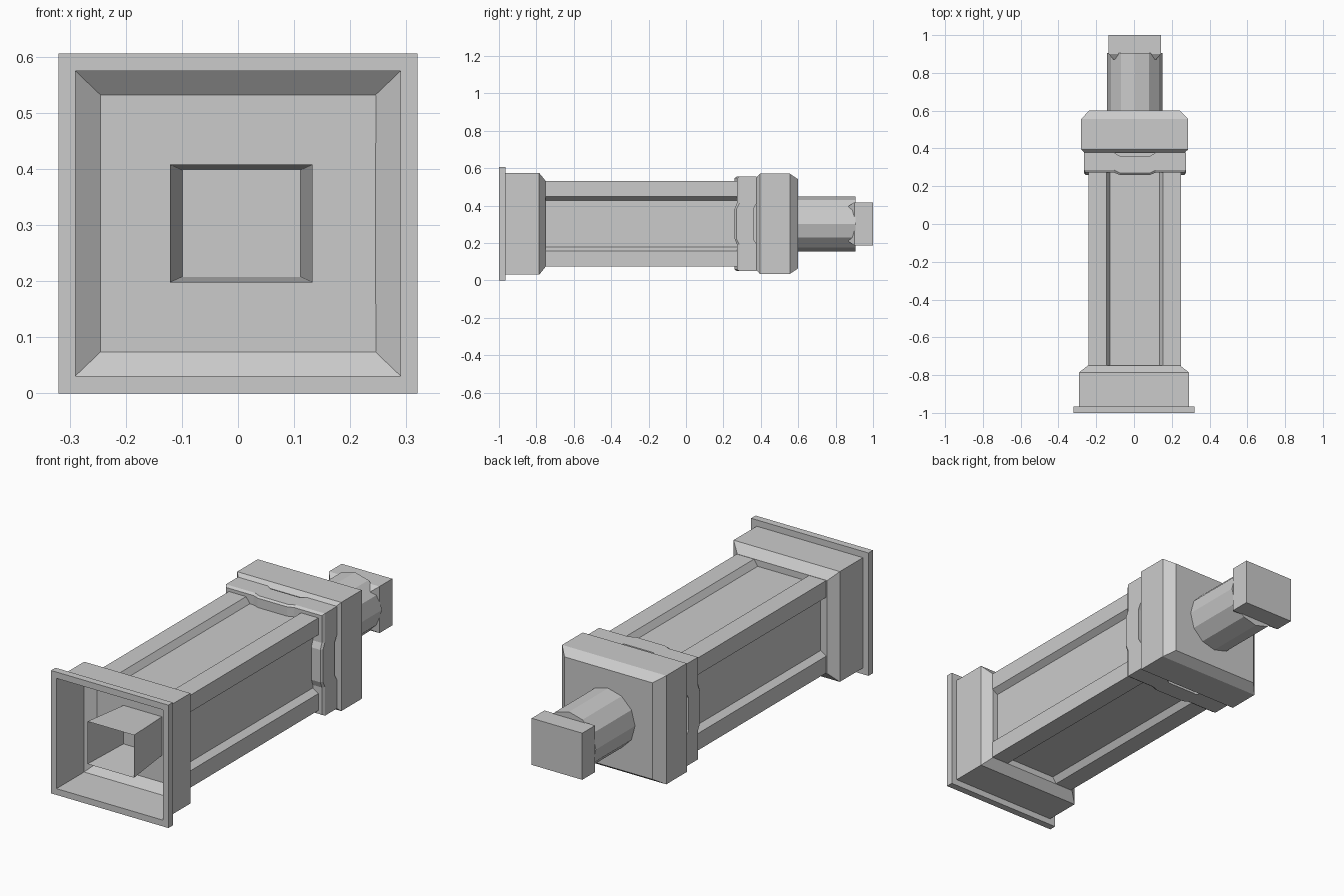
import bpy, bmesh, math

if "Cube" in bpy.data.objects:
    bpy.data.objects.remove(bpy.data.objects["Cube"])

CZ = 0.303  # height of the long axis


def loft(name, rings, cap_start=True, cap_end=True):
    """Skin a list of equal-length point rings into one mesh."""
    bm = bmesh.new()
    loops = [[bm.verts.new(p) for p in ring] for ring in rings]
    n = len(loops[0])
    for a, b in zip(loops, loops[1:]):
        for i in range(n):
            j = (i + 1) % n
            bm.faces.new((a[i], a[j], b[j], b[i]))
    if cap_start:
        bm.faces.new(loops[0][::-1])
    if cap_end:
        bm.faces.new(loops[-1])
    bmesh.ops.recalc_face_normals(bm, faces=bm.faces)
    mesh = bpy.data.meshes.new(name)
    bm.to_mesh(mesh)
    bm.free()
    obj = bpy.data.objects.new(name, mesh)
    bpy.context.collection.objects.link(obj)
    return obj


def rect(hx, hz, y, cx=0.0, cz=CZ):
    return [(cx + sx * hx, y, cz + sz * hz)
            for sx, sz in ((-1, -1), (1, -1), (1, 1), (-1, 1))]


# Front flange and hollow base shell, tapering to its back wall
loft("front_base", [
    rect(0.29, 0.272, -0.965), rect(0.29, 0.272, -1.0),
    rect(0.32, 0.303, -1.0), rect(0.32, 0.303, -0.965),
    rect(0.29, 0.272, -0.965), rect(0.29, 0.272, -0.785),
    rect(0.245, 0.229, -0.75)], cap_start=False)

# Open square socket inside the base
loft("front_socket", [rect(0.127, 0.105, -1.0, 0.006),
                      rect(0.105, 0.095, -0.75, 0.006)],
     cap_start=False, cap_end=False)


# Main body: rectangular section with a recessed panel on every side
def body_section(y, hx=0.244, hz=0.228, depth=0.03):
    half = [(-hx, -hz), (-0.15, -hz), (-0.13, -hz + depth),
            (0.13, -hz + depth), (0.15, -hz), (hx, -hz),
            (hx, -0.145), (hx - depth, -0.125),
            (hx - depth, 0.125), (hx, 0.145)]
    pts = half + [(-x, -z) for x, z in half]
    return [(x + 0.004, y, CZ + z) for x, z in pts]


loft("panelled_body", [body_section(-0.751), body_section(0.40)])


# Collar ring whose edges step forward in the middle of each side
def tab_ring(hx, hz, y, step):
    half = [(-hx, -hz, 0), (-0.11, -hz, 0), (-0.08, -hz, step),
            (0.08, -hz, step), (0.11, -hz, 0), (hx, -hz, 0),
            (hx, -0.11, 0), (hx, -0.08, step), (hx, 0.08, step), (hx, 0.11, 0)]
    pts = half + [(-x, -z, s) for x, z, s in half]
    return [(x + 0.005, y + s, CZ + z) for x, z, s in pts]


loft("collar", [
    tab_ring(0.205, 0.19, 0.272, -0.012), tab_ring(0.262, 0.244, 0.272, -0.012),
    tab_ring(0.27, 0.252, 0.285, -0.015), tab_ring(0.27, 0.252, 0.378, -0.018),
    tab_ring(0.205, 0.19, 0.378, -0.018)], False, False)

# Rear head block with bevelled ends
loft("rear_head", [
    rect(0.262, 0.245, 0.375, 0.003), rect(0.284, 0.268, 0.395, 0.003),
    rect(0.284, 0.268, 0.555, 0.003), rect(0.24, 0.238, 0.6, 0.003)])


# Twelve-sided barrel
def circle(r, y, sides=12):
    return [(0.005 + r * math.cos(math.tau * i / sides), y,
             CZ + r * math.sin(math.tau * i / sides)) for i in range(sides)]


loft("barrel", [circle(0.147, 0.59), circle(0.147, 0.905)])

# End block with tapered inner edge
loft("end_block", [
    rect(0.112, 0.095, 0.87, 0.004), rect(0.138, 0.115, 0.9, 0.004),
    rect(0.138, 0.115, 1.0, 0.004)])
